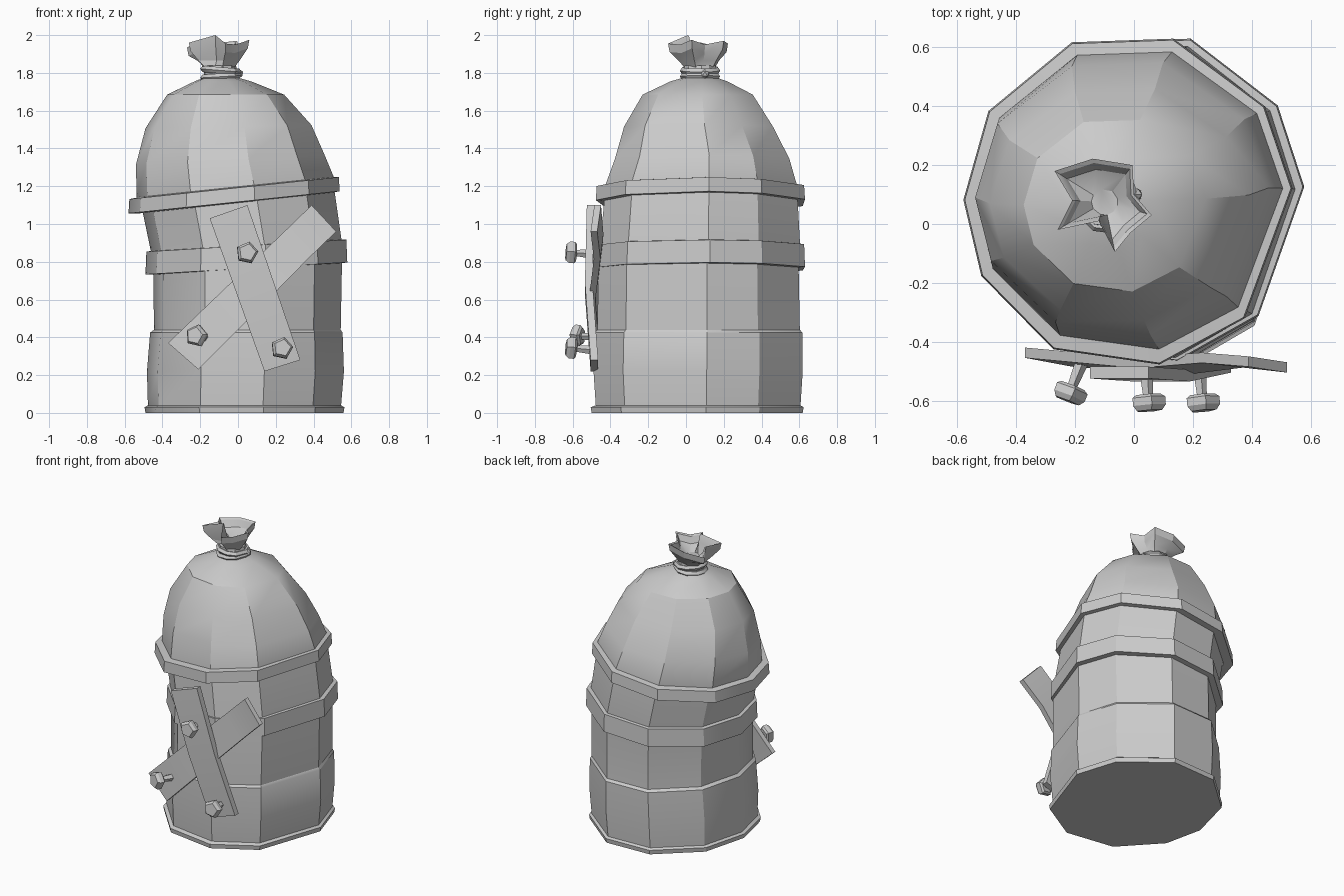
import bpy, bmesh
from math import sin, cos, radians, atan2, pi
from mathutils import Vector

if "Cube" in bpy.data.objects:
    bpy.data.objects.remove(bpy.data.objects["Cube"])

# slightly uneven ten-sided plan shared by barrel, hoops and sack
ANGLES = [radians(a) for a in (4, 34, 74, 110, 148, 180, 207, 243, 281, 315)]


def finish(name, bm, smooth=30):
    bmesh.ops.recalc_face_normals(bm, faces=bm.faces)
    mesh = bpy.data.meshes.new(name)
    bm.to_mesh(mesh)
    bm.free()
    obj = bpy.data.objects.new(name, mesh)
    bpy.context.collection.objects.link(obj)
    bpy.ops.object.select_all(action='DESELECT')
    obj.select_set(True)
    bpy.context.view_layer.objects.active = obj
    if smooth:
        bpy.ops.object.shade_smooth_by_angle(angle=radians(smooth))
    return obj


def loft(name, loops, closed=False, smooth=30):
    """Skin a list of point loops; closed joins the last loop to the first."""
    bm = bmesh.new()
    rows = [[bm.verts.new(p) for p in loop] for loop in loops]
    n = len(rows[0])
    pairs = list(zip(rows, rows[1:])) + ([(rows[-1], rows[0])] if closed else [])
    for a, b in pairs:
        for i in range(n):
            j = (i + 1) % n
            bm.faces.new((a[i], a[j], b[j], b[i]))
    if not closed:
        bm.faces.new(rows[0][::-1])
        bm.faces.new(rows[-1])
    return finish(name, bm, smooth)


def ring(z, cx, cy, rx, ry, slope=0.0):
    """Elliptical ten-sided loop, sloping upward along x."""
    return [(cx + rx * cos(a), cy + ry * sin(a), z + slope * rx * cos(a)) for a in ANGLES]


# barrel with foot lip and a small ledge
loft("barrel_body", [
    ring(0.00, 0.035, 0.065, 0.525, 0.575),
    ring(0.03, 0.035, 0.065, 0.53, 0.58),
    ring(0.04, 0.035, 0.070, 0.512, 0.558),
    ring(0.22, 0.040, 0.070, 0.522, 0.57),
    ring(0.425, 0.045, 0.072, 0.51, 0.567),
    ring(0.44, 0.050, 0.072, 0.495, 0.552),
    ring(0.78, 0.052, 0.072, 0.50, 0.545, 0.06),
    ring(0.88, 0.045, 0.080, 0.505, 0.545, 0.06),
    ring(1.14, 0.000, 0.085, 0.51, 0.525, 0.1)])

# hoops
def hoop(name, z0, z1, cx, cy, rx, ry, slope):
    t = 0.06
    loft(name, [ring(z0, cx, cy, rx, ry, slope),
                ring(z1, cx, cy, rx - 0.005, ry - 0.005, slope),
                ring(z1 + 0.006, cx, cy, rx - t, ry - t, slope),
                ring(z0 - 0.006, cx, cy, rx - t, ry - t, slope)], closed=True)


hoop("middle_hoop", 0.765, 0.885, 0.045, 0.087, 0.535, 0.565, 0.06)
hoop("upper_hoop", 1.115, 1.19, -0.02, 0.082, 0.56, 0.57, 0.105)

# sack dome and neck
loft("sack", [
    ring(1.13, -0.01, 0.085, 0.51, 0.52, 0.1),
    ring(1.20, -0.015, 0.085, 0.522, 0.52, 0.1),
    ring(1.34, -0.04, 0.09, 0.50, 0.475, 0.05),
    ring(1.515, -0.05, 0.07, 0.44, 0.405, 0.02),
    ring(1.685, -0.065, 0.065, 0.31, 0.30),
    ring(1.755, -0.08, 0.07, 0.15, 0.155),
    ring(1.775, -0.09, 0.075, 0.09, 0.09),
    ring(1.84, -0.095, 0.075, 0.085, 0.085)])

# gathered open end of the sack: ten rim points, alternating tip and fold
RIM = [(0.06, 0.03, 1.975), (0.0, 0.10, 1.95), (-0.005, 0.20, 1.97), (-0.14, 0.222, 1.955),
       (-0.27, 0.18, 1.935), (-0.21, 0.08, 1.96), (-0.26, -0.02, 1.96), (-0.12, 0.01, 2.0),
       (-0.065, -0.095, 1.955), (-0.012, -0.03, 1.95)]
C = Vector((-0.1, 0.075, 0))


def flare(scale, dz, z=None, r=None):
    out = []
    for p in RIM:
        d = Vector((p[0], p[1], 0)) - C
        q = C + (d * scale if r is None else d.normalized() * r)
        out.append((q.x, q.y, p[2] + dz if z is None else z))
    return out


loft("sack_top_flare", [flare(1, 0, 1.825, 0.08), flare(0.68, 0, 1.865), flare(0.95, -0.045),
                        flare(1, 0), flare(0.9, -0.008), flare(0.75, -0.05),
                        flare(1, 0, 1.87, 0.045)], smooth=25)

# cord wound around the neck
def cord(name, z, r, slope):
    t, loops = 0.018, []
    for k in range(5):
        a = 2 * pi * k / 5
        rr = r + t * cos(a)
        loops.append(ring(z + t * sin(a), -0.09, 0.075, rr, rr, slope))
    loft(name, loops, closed=True)


cord("cord_lower", 1.78, 0.092, 0.06)
cord("cord_upper", 1.813, 0.092, -0.08)
bm = bmesh.new()
bmesh.ops.create_icosphere(bm, subdivisions=1, radius=0.025)
bmesh.ops.translate(bm, verts=bm.verts, vec=(0.005, 0.1, 1.795))
finish("cord_knot", bm)


# crossed planks, each a bent board given by pairs of front edge points
def plank(name, stations, t):
    loft(name, [[a, b, (b[0], b[1] + t, b[2]), (a[0], a[1] + t, a[2])] for a, b in stations], smooth=20)


plank("front_plank", [((-0.15, -0.525, 1.03), (0.05, -0.525, 1.10)),
                      ((-0.005, -0.535, 0.625), (0.19, -0.535, 0.69)),
                      ((0.14, -0.505, 0.22), (0.33, -0.505, 0.28))], 0.04)
plank("diagonal_plank", [((-0.37, -0.455, 0.37), (-0.21, -0.485, 0.23)),
                         ((0.01, -0.49, 0.735), (0.155, -0.515, 0.595)),
                         ((0.23, -0.472, 0.945), (0.37, -0.488, 0.815)),
                         ((0.39, -0.485, 1.10), (0.52, -0.505, 0.96))], 0.035)


# five-sided nails with chamfered heads
def nail(name, base, tip):
    base, tip = Vector(base), Vector(tip)
    length = (tip - base).length
    rot = (tip - base).to_track_quat('Z', 'Y')
    profile = [(0, 0.025), (length - 0.055, 0.018), (length - 0.055, 0.045), (length - 0.045, 0.06),
               (length - 0.018, 0.06), (length, 0.046)]
    loops = []
    for h, r in profile:
        loops.append([base + rot @ Vector((r * cos(a), r * sin(a), h))
                      for a in (2 * pi * k / 5 + 0.1 for k in range(5))])
    loft(name, loops, smooth=0)


nail("nail_left", (-0.175, -0.46, 0.40), (-0.23, -0.60, 0.41))
nail("nail_top", (0.04, -0.50, 0.84), (0.05, -0.635, 0.85))
nail("nail_right", (0.22, -0.48, 0.33), (0.235, -0.635, 0.345))
